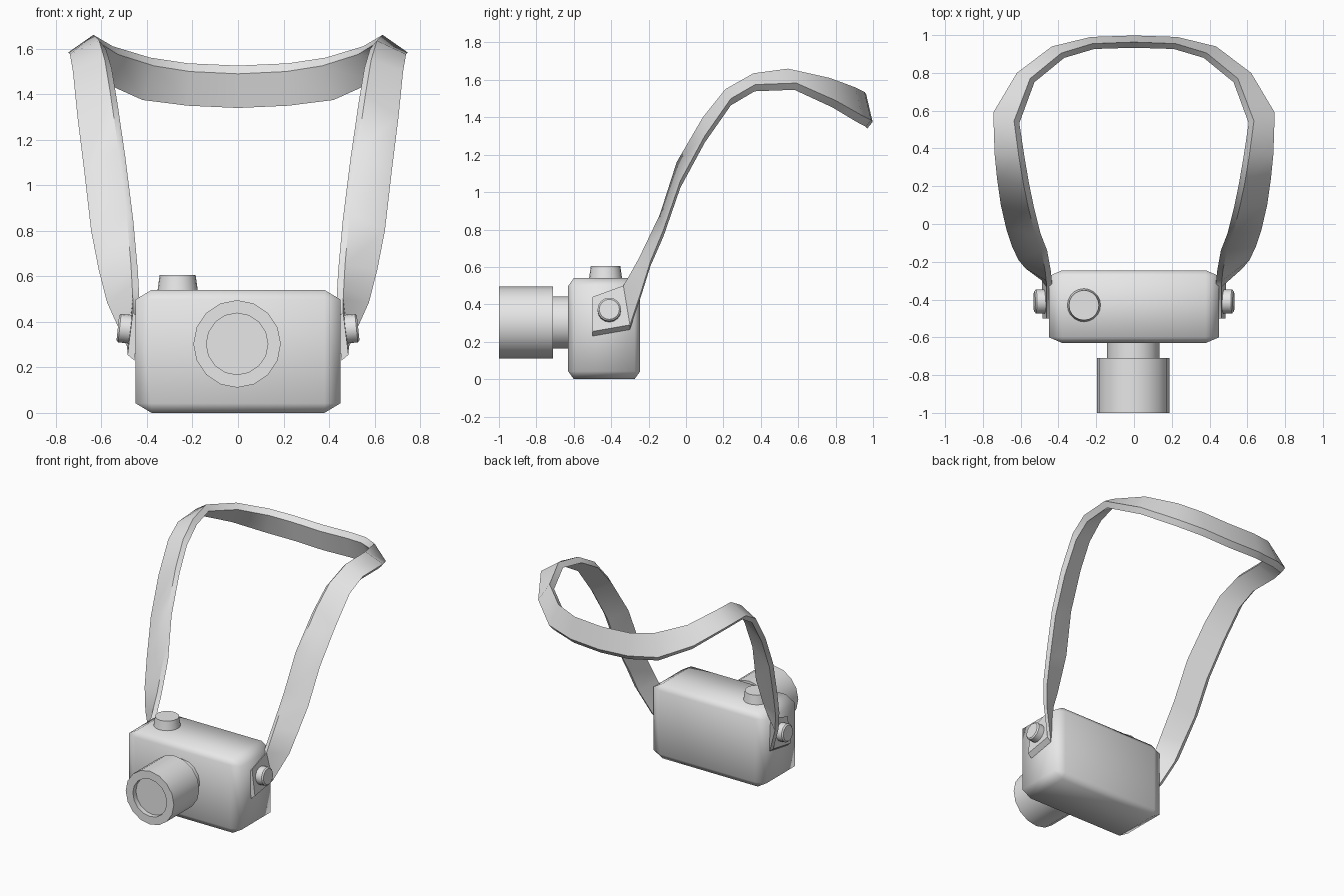
import bpy, bmesh, math
from mathutils import Matrix, Vector

if "Cube" in bpy.data.objects:
    bpy.data.objects.remove(bpy.data.objects["Cube"])

grey = bpy.data.materials.new("plain_grey")
grey.diffuse_color = (0.8, 0.8, 0.8, 1)
grey.use_nodes = True
grey.node_tree.nodes["Principled BSDF"].inputs["Base Color"].default_value = grey.diffuse_color


def finish(name, bm, angle):
    """Turn a bmesh into a named, smooth-shaded object."""
    bmesh.ops.recalc_face_normals(bm, faces=bm.faces)
    me = bpy.data.meshes.new(name)
    bm.to_mesh(me)
    bm.free()
    me.materials.append(grey)
    ob = bpy.data.objects.new(name, me)
    bpy.context.collection.objects.link(ob)
    bpy.ops.object.select_all(action='DESELECT')
    ob.select_set(True)
    bpy.context.view_layer.objects.active = ob
    bpy.ops.object.shade_smooth_by_angle(angle=math.radians(angle))
    return ob


def loft(bm, rings):
    """Join rings of points with quads and cap both ends."""
    rows = [[bm.verts.new(p) for p in ring] for ring in rings]
    n = len(rows[0])
    for a, b in zip(rows, rows[1:]):
        for i in range(n):
            j = (i + 1) % n
            bm.faces.new((a[i], a[j], b[j], b[i]))
    bm.faces.new(rows[0])
    bm.faces.new(rows[-1])


def turned(name, profile, sides, place):
    """Revolve (radius, height) pairs about local z, then place."""
    bm = bmesh.new()
    loft(bm, [[place @ Vector((r * math.cos(t), r * math.sin(t), h))
               for t in (2 * math.pi * i / sides for i in range(sides))]
              for r, h in profile])
    return finish(name, bm, 35)


# Body: bevelled unit cube, stretched so the chamfers stretch too
bm = bmesh.new()
bmesh.ops.create_cube(bm, size=1)
bmesh.ops.bevel(bm, geom=bm.edges[:], offset=0.078, segments=1, affect='EDGES')
bmesh.ops.scale(bm, vec=(0.90, 0.385, 0.54), verts=bm.verts)
bmesh.ops.translate(bm, vec=(0, -0.4375, 0.27), verts=bm.verts)
finish("camera_body", bm, 60)

# Lens: narrow neck, wide barrel, shallow recessed glass
turned("lens", [(0.14, -0.02), (0.14, 0.08), (0.192, 0.08), (0.192, 0.37),
                (0.135, 0.37), (0.135, 0.335)], 16,
       Matrix.Translation((-0.004, -0.63, 0.303)) @ Matrix.Rotation(math.pi / 2, 4, 'X'))

# Shutter button
turned("shutter_button", [(0.09, -0.01), (0.088, 0.0), (0.079, 0.065)], 20,
       Matrix.Translation((-0.265, -0.43, 0.54)))

# Strap knobs, tilted slightly with the strap ends
for side, name in ((1, "right_knob"), (-1, "left_knob")):
    turned(name, [(0.063, -0.03), (0.063, 0.042), (0.054, 0.05)], 16,
           Matrix.Translation((side * 0.478, -0.41, 0.368))
           @ Matrix.Rotation(side * math.radians(84), 4, 'Y'))

# Strap: upper and lower edge points from the body to the middle of the back
stations = [
    ((.462, -.50, .44), (.485, -.50, .255)),
    ((.462, -.335, .50), (.487, -.30, .29)),
    ((.465, -.30, .56), (.575, -.235, .485)),
    ((.470, -.25, .65), (.612, -.19, .63)),
    ((.490, -.14, .88), (.645, -.12, .80)),
    ((.525, -.05, 1.16), (.675, -.03, 1.06)),
    ((.560, .09, 1.40), (.705, .10, 1.30)),
    ((.585, .21, 1.55), (.725, .24, 1.50)),
    ((.610, .36, 1.635), (.738, .37, 1.575)),
    ((.635, .545, 1.66), (.745, .59, 1.583)),
    ((.550, .77, 1.61), (.620, .80, 1.49)),
    ((.385, .905, 1.56), (.435, .94, 1.41)),
    ((.220, .955, 1.535), (.230, .99, 1.385)),
    ((0, .963, 1.525), (0, .998, 1.375)),
]


def section(top, bottom):
    """Four corners: outer edge points plus the same moved inward and down."""
    top, bottom = Vector(top), Vector(bottom)
    inward = Vector((-top.x, min(0.3, top.y) - top.y, 0)).normalized() * 0.03
    shift = inward + Vector((0, 0, -0.025 if top.y < -0.2 else -0.036))
    return [top, bottom, bottom + shift, top + shift]


half = [section(*s) for s in stations]
other = [[Vector((-p.x, p.y, p.z)) for p in ring] for ring in half[-2::-1]]
bm = bmesh.new()
loft(bm, half + other)
finish("neck_strap", bm, 40)
